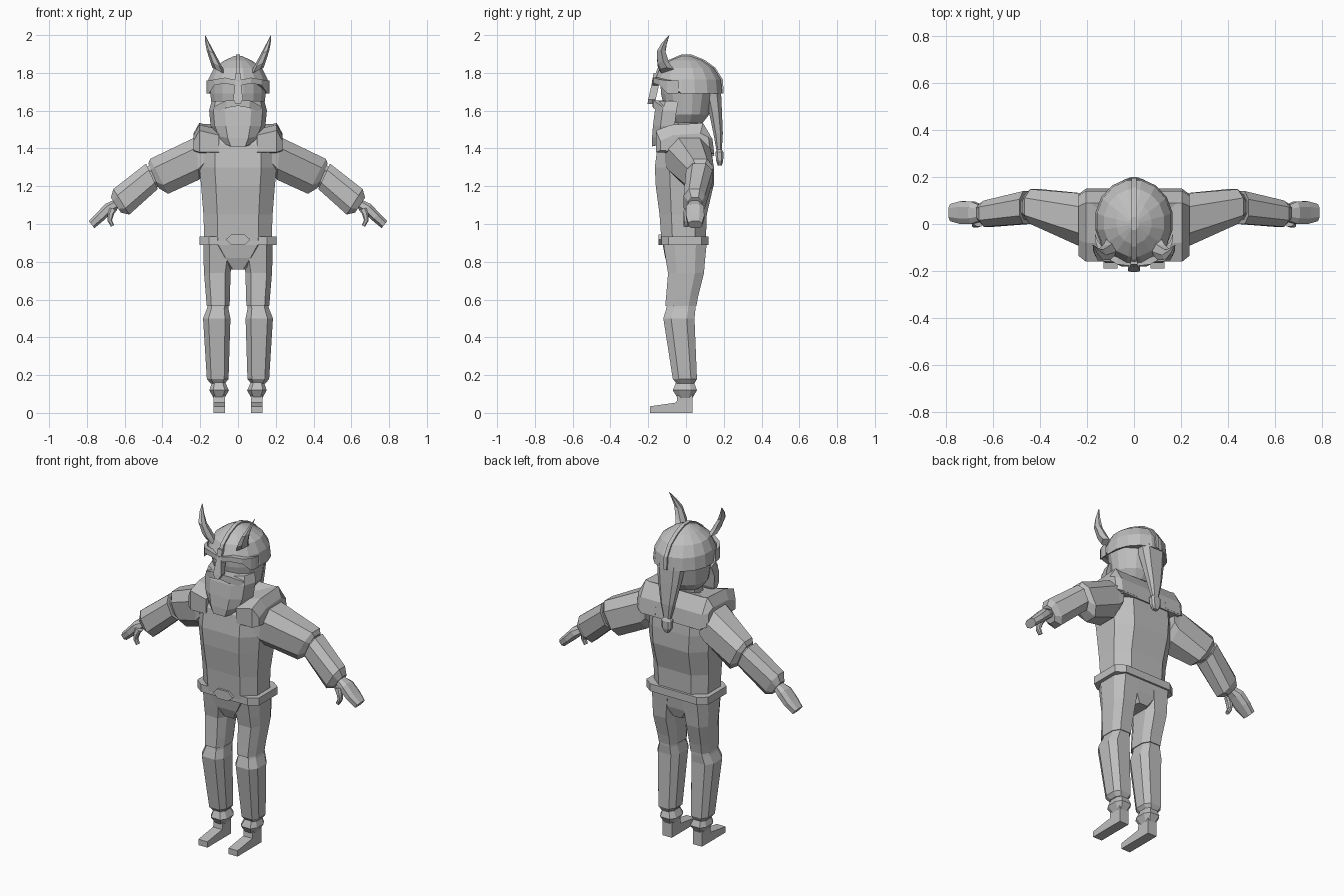
import bpy, bmesh, math
from mathutils import Vector

grey = bpy.data.materials.new("plain_grey")
grey.diffuse_color = (0.52, 0.52, 0.52, 1)


def finish(name, bm, mirror=False):
    bmesh.ops.recalc_face_normals(bm, faces=bm.faces)
    me = bpy.data.meshes.new(name)
    bm.to_mesh(me)
    bm.free()
    me.materials.append(grey)
    ob = bpy.data.objects.new(name, me)
    bpy.context.collection.objects.link(ob)
    if mirror:
        ob.modifiers.new("mirror", 'MIRROR').use_mirror_merge = False
    return ob


def loft(name, rings, mirror=False):
    """Skin a list of equally long point rings and cap both ends."""
    bm = bmesh.new()
    vs = [[bm.verts.new(p) for p in r] for r in rings]
    n = len(vs[0])
    for a, b in zip(vs, vs[1:]):
        for i in range(n):
            j = (i + 1) % n
            bm.faces.new((a[i], a[j], b[j], b[i]))
    bm.faces.new(vs[0])
    bm.faces.new(vs[-1])
    return finish(name, bm, mirror)


def octagon(k, m):
    return [(1, -m), (1, m), (k, 1), (-k, 1), (-1, m), (-1, -m), (-k, -1), (k, -1)]


def level(z, x0, x1, y0, y1, k=0.6, m=0.5):
    """Horizontal eight-sided ring."""
    return [((x0 + x1) / 2 + u * (x1 - x0) / 2, (y0 + y1) / 2 + v * (y1 - y0) / 2, z)
            for u, v in octagon(k, m)]


def cut(x0, z0, x1, z1, y0, y1, k=0.5, m=0.5):
    """Eight-sided ring across a limb, from top point to bottom point."""
    return [((x0 + x1) / 2 + u * (x1 - x0) / 2, (y0 + y1) / 2 + v * (y1 - y0) / 2,
             (z0 + z1) / 2 + u * (z1 - z0) / 2) for u, v in octagon(k, m)]


def slab(name, profile, x0, x1, mirror=False):
    """Extrude a (y, z) profile along x."""
    return loft(name, [[(x, y, z) for y, z in profile] for x in (x0, x1)], mirror)


def oval(z, rx, y0, y1, n=16):
    return [(rx * math.cos(a), (y0 + y1) / 2 + (y1 - y0) / 2 * math.sin(a), z)
            for a in [2 * math.pi * (i + 0.5) / n for i in range(n)]]


# Torso, neck and shoulder mantle
loft("torso", [level(0.91, -.178, .178, -.13, .105), level(1.05, -.183, .183, -.14, .11),
               level(1.2, -.195, .195, -.16, .145), level(1.3, -.205, .205, -.165, .145),
               level(1.42, -.20, .20, -.15, .135), level(1.5, -.16, .16, -.09, .10)])
loft("neck", [level(1.45, -.09, .09, -.08, .08), level(1.6, -.08, .08, -.08, .08)])
pad = [(-.158, 1.38), (-.16, 1.49), (-.08, 1.52), (.09, 1.53), (.14, 1.45), (.15, 1.37), (0, 1.37)]
loft("shoulder_pad", [[(.10, y, z - (.02 if z > 1.45 else 0)) for y, z in pad],
                      [(.205, y, z + (.005 if z > 1.45 else 0)) for y, z in pad],
                      [(.235, y * .85, z - .05 if z > 1.45 else z + .01) for y, z in pad]], True)
slab("back_mantle", [(0, 1.5), (.09, 1.53), (.14, 1.45), (.15, 1.36), (0, 1.38)], -.2, .2)

# Belt and buckle
loft("belt", [level(.89, -.205, .205, -.13, .12, .75, .7), level(.935, -.205, .205, -.13, .12, .75, .7)])
loft("buckle", [[(sx, y, .917 + sz) for sx, sz in
                 ((-.065, 0), (-.035, .028), (.035, .028), (.065, 0), (.035, -.028), (-.035, -.028))]
                for y in (-.145, -.10)])

# Trousers, boots and feet
loft("pelvis", [level(.76, -.045, .045, -.085, .08), level(.82, -.11, .11, -.11, .10),
                level(.90, -.182, .182, -.125, .11)])
loft("thigh", [level(.565, .045, .165, -.11, .055), level(.62, .042, .17, -.105, .065),
               level(.74, .04, .18, -.095, .095), level(.80, .03, .182, -.105, .10),
               level(.90, .01, .184, -.12, .11)], True)
loft("shin", [level(.155, .07, .145, -.05, .045), level(.18, .05, .165, -.07, .058),
              level(.50, .04, .185, -.12, .045), level(.55, .05, .165, -.105, .05),
              level(.57, .05, .16, -.10, .05)], True)
loft("ankle_cuff", [level(.08, .07, .13, -.045, .035), level(.12, .048, .152, -.07, .058),
                    level(.155, .065, .14, -.055, .045), level(.175, .065, .14, -.05, .045)], True)
slab("foot", [(-.19, 0), (.035, 0), (.035, .10), (-.045, .10), (-.05, .055), (-.19, .035)],
     .07, .13, True)

# Arms and hands
loft("upper_arm", [cut(.18, 1.48, .18, 1.27, -.11, .13), cut(.225, 1.46, .205, 1.235, -.10, .13),
                   cut(.465, 1.345, .37, 1.16, .0, .148), cut(.475, 1.32, .42, 1.19, .02, .13)], True)
loft("elbow", [cut(.46, 1.32, .41, 1.2, .02, .125), cut(.485, 1.30, .44, 1.19, .02, .125)], True)
loft("forearm", [cut(.487, 1.32, .425, 1.185, .0, .14), cut(.66, 1.185, .575, 1.05, -.012, .10),
                 cut(.673, 1.14, .62, 1.06, .01, .085)], True)
loft("hand", [cut(.65, 1.13, .625, 1.09, .02, .075), cut(.705, 1.105, .665, 1.06, .0, .095),
              cut(.75, 1.055, .71, 1.02, .0, .097), cut(.79, 1.015, .76, .978, .012, .085)], True)
loft("thumb", [cut(.68, 1.085, .64, 1.075, -.01, .025), cut(.69, 1.05, .655, 1.055, -.015, .02),
               cut(.69, 1.015, .667, 1.02, -.015, .015), cut(.672, .985, .655, .995, -.012, .012)], True)

# Head and hair under the helmet
loft("head", [oval(1.535, .10, -.08, .09), oval(1.58, .135, -.11, .125),
              oval(1.69, .15, -.135, .15), oval(1.78, .145, -.14, .15)])

# Helmet dome, with the rim raised over the face
rim = [(x, y, 1.75 if y < -.09 else 1.69) for x, y, z in oval(1.69, .168, -.172, .195)]
loft("helmet", [rim, oval(1.765, .16, -.168, .188), oval(1.825, .13, -.14, .15),
                oval(1.865, .075, -.085, .09), oval(1.89, .02, -.025, .025)])
slab("helmet_crest", [(-.18, 1.75), (-.15, 1.825), (-.095, 1.867), (-.025, 1.897), (.03, 1.897),
                      (.10, 1.868), (.155, 1.828), (.195, 1.765), (.2, 1.69), (.1, 1.69), (0, 1.8)],
     -.011, .011)
loft("nose_guard", [[(-w, f, z), (w, f, z), (w, f + .04, z), (-w, f + .04, z)] for w, f, z in
                    ((.014, -.172, 1.80), (.016, -.182, 1.74), (.026, -.2, 1.66), (.012, -.204, 1.635))])
loft("brow_guard", [[(x, y, z), (x, y + .03, z), (x, y + .03, z - h), (x, y, z - h)]
                    for x, y, z, h in ((.0, -.18, 1.76, .03), (.07, -.172, 1.775, .03),
                                       (.125, -.14, 1.765, .03), (.155, -.10, 1.76, .07),
                                       (.166, -.07, 1.76, .07))], True)

# Horns curving outward, then back
loft("horn", [[(cx + r * math.cos(a) * .9, cy + r * math.sin(a), z + r * math.cos(a) * .45)
               for a in [math.tau * i / 6 for i in range(6)]]
              for cx, cy, z, r in ((.10, -.10, 1.81, .04), (.115, -.12, 1.845, .036),
                                   (.143, -.132, 1.91, .026), (.16, -.115, 1.955, .015),
                                   (.174, -.09, 1.998, .002))], True)

# Beard and moustache
loft("beard", [[(-w, b, z), (-w * .85, f + .04, z), (-w * .45, f, z - d), (w * .45, f, z - d),
                (w * .85, f + .04, z), (w, b, z)]
               for z, w, f, b, d in ((1.65, .14, -.148, -.04, 0), (1.60, .153, -.165, -.05, 0),
                                     (1.52, .145, -.175, -.06, 0), (1.465, .12, -.18, -.085, .01),
                                     (1.425, .085, -.18, -.12, .015))])
loft("moustache", [[(x, y, z), (x, y + .06, z), (x, y + .06, z - h), (x, y, z - h)]
                   for x, y, z, h in ((0, -.178, 1.655, .03), (.06, -.175, 1.655, .04),
                                      (.12, -.13, 1.625, .035), (.135, -.11, 1.60, .01))], True)

# Braid down the back with a tied end
loft("braid", [level(1.71, -.08, .08, .09, .185), level(1.60, -.065, .065, .12, .19),
               level(1.48, -.042, .042, .145, .195), level(1.395, -.022, .022, .16, .19)])
loft("braid_knot", [level(1.40, -.018, .018, .165, .188), level(1.38, -.032, .032, .155, .198),
                    level(1.335, -.03, .03, .16, .197), level(1.31, -.015, .015, .168, .19)])
